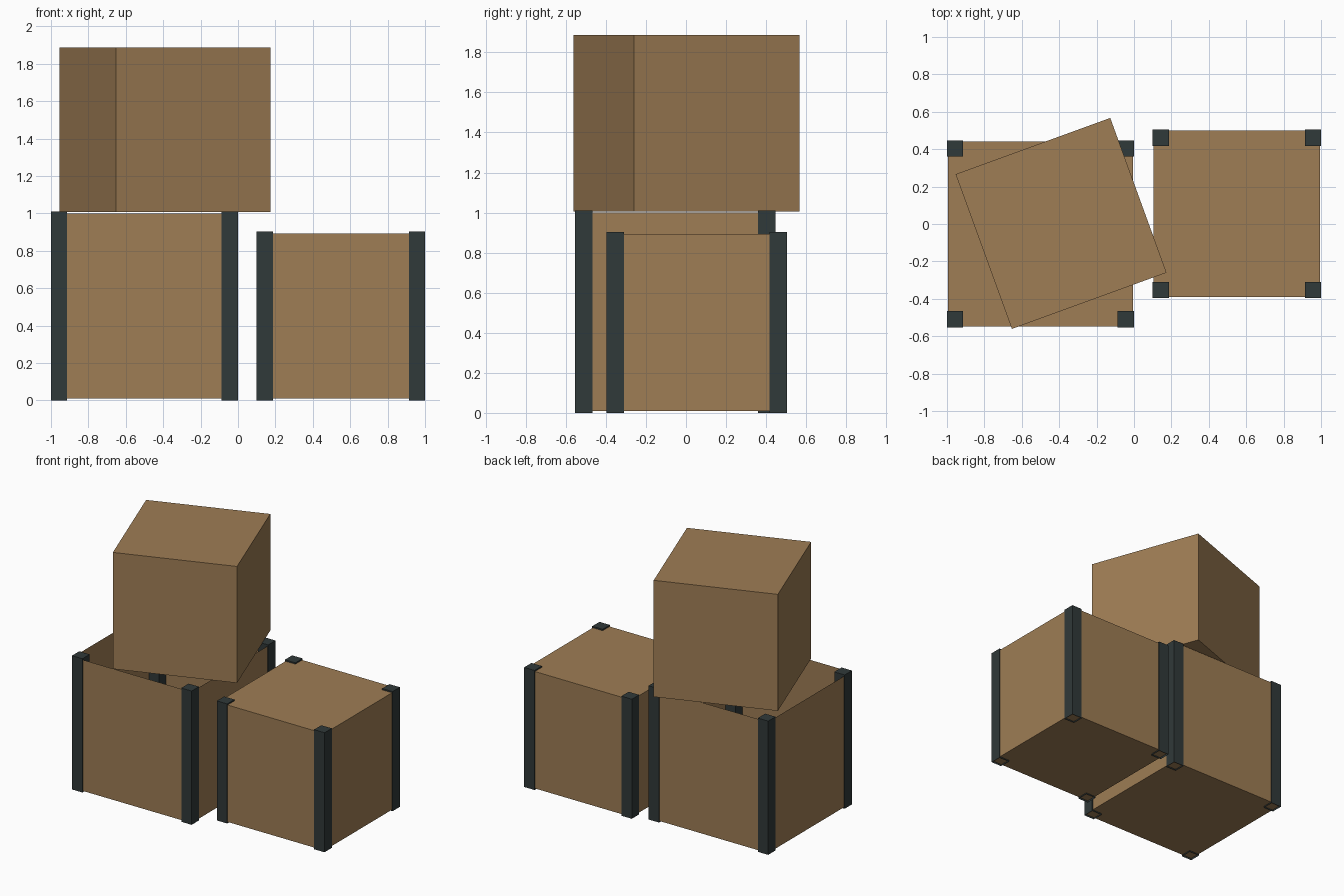
import bpy, bmesh, math
from mathutils import Matrix, Vector

if "Cube" in bpy.data.objects:
    bpy.data.objects.remove(bpy.data.objects["Cube"])


def material(name, rgb):
    m = bpy.data.materials.new(name)
    m.diffuse_color = (*rgb, 1)
    m.use_nodes = True
    m.node_tree.nodes["Principled BSDF"].inputs["Base Color"].default_value = m.diffuse_color
    return m


CARDBOARD = material("brown board", (0.342, 0.205, 0.089))
METAL = material("dark metal", (0.030, 0.041, 0.041))


def box(name, size, centre, mat, turn=0, open_side=0):
    """Box; open_side 1 leaves off the top face, -1 the bottom face."""
    bm = bmesh.new()
    bmesh.ops.create_cube(bm, size=1, matrix=Matrix.Diagonal((*size, 1)))
    if open_side:
        bm.normal_update()
        gone = [f for f in bm.faces if f.normal.z * open_side > 0.9]
        bmesh.ops.delete(bm, geom=gone, context='FACES')
    me = bpy.data.meshes.new(name)
    bm.to_mesh(me)
    bm.free()
    me.materials.append(mat)
    ob = bpy.data.objects.new(name, me)
    ob.location = Vector(centre)
    ob.rotation_euler.z = turn
    bpy.context.collection.objects.link(ob)
    return ob


def framed_crate(name, x, y, size, height, open_top):
    # Body, set slightly inside the corner posts
    low, high = 0.01, height - 0.01
    box(name + "_body", (size - 0.01, size - 0.01, high - low),
        (x, y, (low + high) / 2), CARDBOARD, open_side=1 if open_top else 0)
    # Corner posts, open underneath
    w = 0.087
    d = (size - w) / 2
    for sx, side in ((-1, "left"), (1, "right")):
        for sy, end in ((-1, "front"), (1, "back")):
            box(f"{name}_{end}_{side}_post", (w, w, height),
                (x + sx * d, y + sy * d, height / 2), METAL, open_side=-1)


framed_crate("open_crate", -0.5, -0.053, 1.0, 1.01, True)
framed_crate("closed_crate", 0.55, 0.054, 0.9, 0.903, False)

# Plain box turned on top of the open crate
box("top_box", (0.88, 0.88, 0.88), (-0.39, 0.003, 1.446), CARDBOARD,
    turn=math.radians(20))
